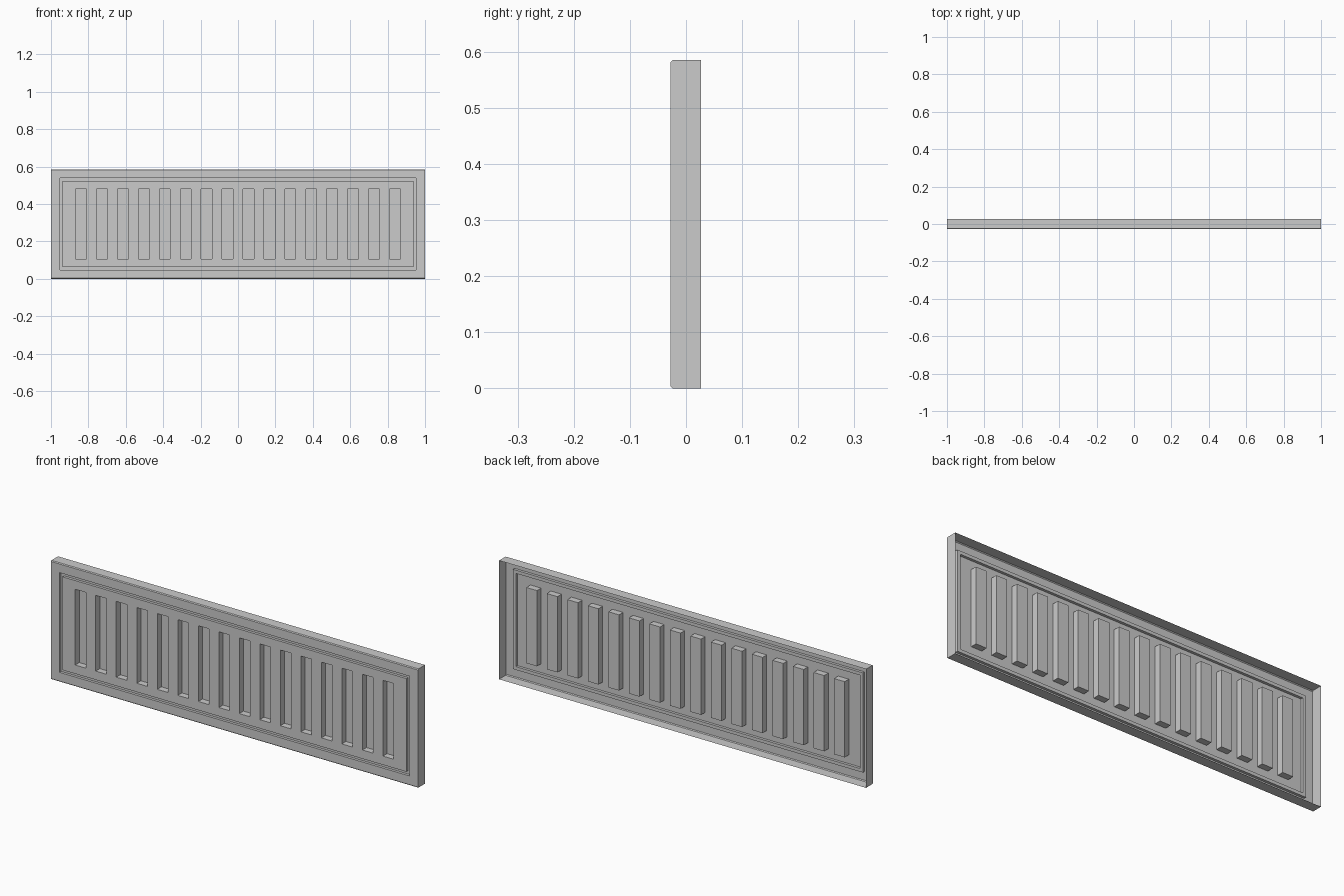
import bpy
import bmesh

cube = bpy.data.objects.get("Cube")
if cube:
    bpy.data.objects.remove(cube, do_unlink=True)

# Overall sizes
HALF_W, HEIGHT = 1.0, 0.585
FRONT, BACK = -0.028, 0.027
SLOTS, PITCH, SLOT_W = 16, 0.1118, 0.058
SLOT_DEPTH, GROOVE_DEPTH = 0.032, 0.013
MARGIN_OUT, MARGIN_IN, MARGIN_SLOT = 0.047, 0.063, 0.106

# Pressed grey sheet colour
grey = bpy.data.materials.new("plain_grey")
grey.use_nodes = True
colour = (0.6, 0.6, 0.6, 1)
grey.diffuse_color = colour
grey.node_tree.nodes["Principled BSDF"].inputs["Base Color"].default_value = colour

# Cut lines across the sheet
centres = [(i - (SLOTS - 1) / 2) * PITCH for i in range(SLOTS)]
xs = [s * (HALF_W - m) for s in (-1, 1) for m in (0, MARGIN_OUT, MARGIN_IN)]
xs += [c + s * SLOT_W / 2 for c in centres for s in (-1, 1)]
xs.sort()
margins = (0, MARGIN_OUT, MARGIN_IN, MARGIN_SLOT)
zs = sorted(list(margins) + [HEIGHT - m for m in margins])

bm = bmesh.new()
grid = [[bm.verts.new((x, FRONT, z)) for x in xs] for z in zs]
for low, high in zip(grid, grid[1:]):
    for i in range(len(xs) - 1):
        bm.faces.new((low[i], low[i + 1], high[i + 1], high[i]))


def inside(p, margin):
    return abs(p.x) < HALF_W - margin and margin < p.z < HEIGHT - margin


def is_slot(p):
    return inside(p, MARGIN_SLOT) and any(abs(p.x - c) < SLOT_W / 2 for c in centres)


def is_groove(p):
    return inside(p, MARGIN_OUT) and not inside(p, MARGIN_IN)


def push(geom, depth):
    verts = [g for g in geom if isinstance(g, bmesh.types.BMVert)]
    bmesh.ops.translate(bm, verts=verts, vec=(0, depth, 0))


# Return flange round the outer edge, open at the back
rim = [e for e in bm.edges if e.is_boundary]
push(bmesh.ops.extrude_edge_only(bm, edges=rim)["geom"], BACK - FRONT)

# Pressed border groove and row of slots
for rule, depth in ((is_groove, GROOVE_DEPTH), (is_slot, SLOT_DEPTH)):
    faces = [f for f in bm.faces
             if abs(f.normal.y) > 0.9 or f.normal.length < 0.1
             if f.calc_center_median().y < FRONT + 0.001
             and rule(f.calc_center_median())]
    push(bmesh.ops.extrude_face_region(bm, geom=faces)["geom"], depth)
    bmesh.ops.delete(bm, geom=[f for f in faces if f.is_valid], context="FACES_ONLY")
    bm.normal_update()

# Small chamfer on the long front edges
long_edges = [e for e in bm.edges
              if all(abs(v.co.y - FRONT) < 1e-5 for v in e.verts)
              and (all(v.co.z < 1e-5 for v in e.verts)
                   or all(v.co.z > HEIGHT - 1e-5 for v in e.verts))]
bmesh.ops.bevel(bm, geom=long_edges, offset=0.004, segments=1, affect="EDGES")

mesh = bpy.data.meshes.new("slotted_panel")
bm.to_mesh(mesh)
bm.free()
mesh.materials.append(grey)
panel = bpy.data.objects.new("slotted_panel", mesh)
bpy.context.scene.collection.objects.link(panel)
